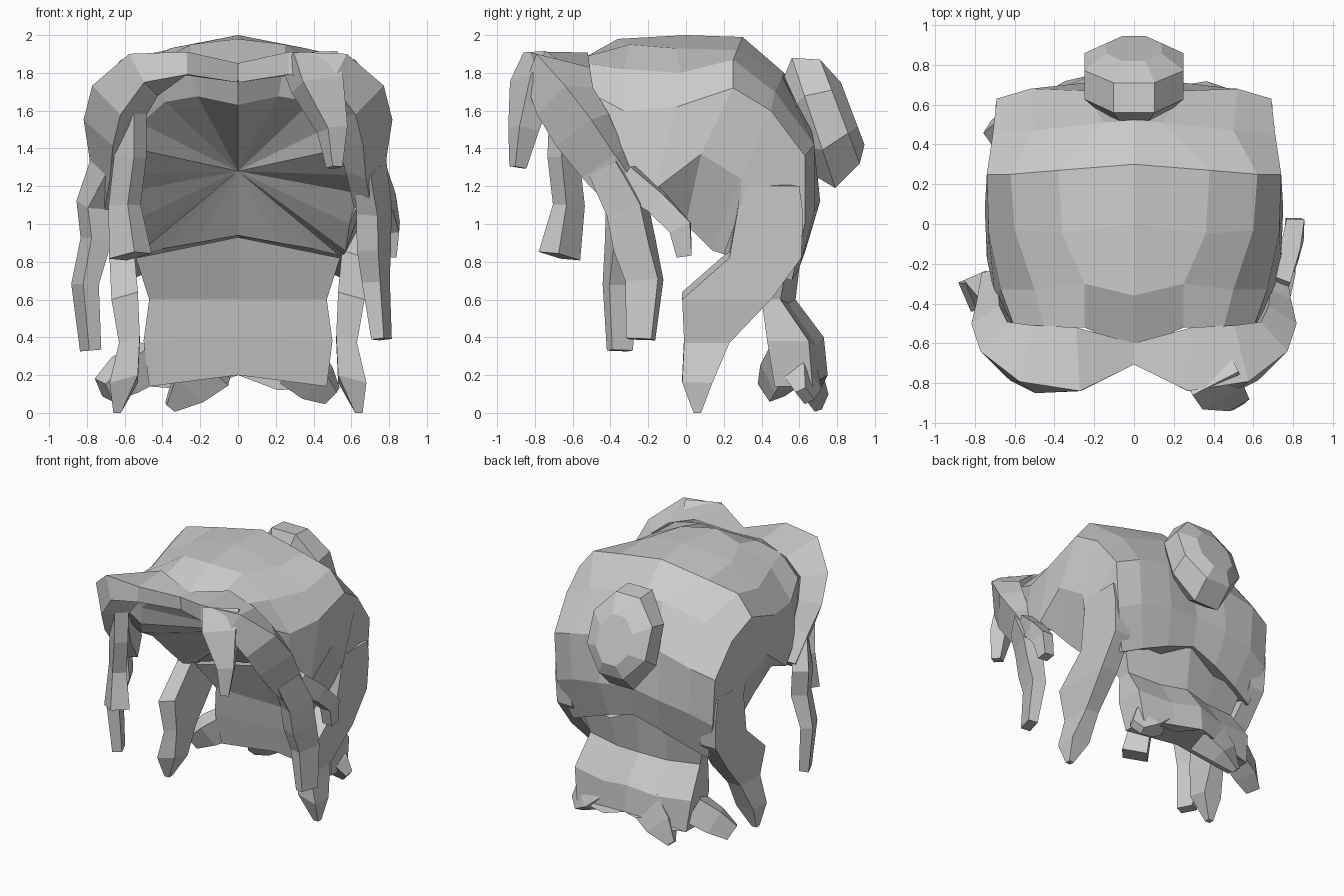
import bpy, bmesh, math
from mathutils import Vector

if "Cube" in bpy.data.objects:
    bpy.data.objects.remove(bpy.data.objects["Cube"])

grey = bpy.data.materials.new("hair_grey")
grey.diffuse_color = (0.6, 0.6, 0.6, 1)
grey.use_nodes = True
grey.node_tree.nodes["Principled BSDF"].inputs["Base Color"].default_value = grey.diffuse_color


def make(name, verts, faces):
    bm = bmesh.new()
    vs = [bm.verts.new(v) for v in verts]
    for f in faces:
        bm.faces.new([vs[i] for i in f])
    bmesh.ops.recalc_face_normals(bm, faces=bm.faces)
    me = bpy.data.meshes.new(name)
    bm.to_mesh(me)
    bm.free()
    me.materials.append(grey)
    ob = bpy.data.objects.new(name, me)
    bpy.context.collection.objects.link(ob)
    return ob


def loft(name, rings):
    """Closed skin over rings with equal point counts, capped at both ends."""
    n = len(rings[0])
    verts = [p for r in rings for p in r]
    faces = [tuple(range(n)), tuple(range((len(rings) - 1) * n, len(rings) * n))]
    for r in range(len(rings) - 1):
        for i in range(n):
            j = (i + 1) % n
            faces.append((r * n + i, r * n + j, (r + 1) * n + j, (r + 1) * n + i))
    return make(name, verts, faces)


def strand(name, path):
    """Four-sided lock along points (x, y, z, half width, half depth)."""
    pts = [Vector(p[:3]) for p in path]
    rings = []
    for i, p in enumerate(path):
        t = (pts[min(i + 1, len(pts) - 1)] - pts[max(i - 1, 0)]).normalized()
        side = t.cross(Vector((p[0], p[1], 0))).normalized()
        out = side.cross(t).normalized()
        rings.append([pts[i] + side * p[3] * a + out * p[4] * b
                      for a, b in ((-1, -1), (1, -1), (1, 1), (-1, 1))])
    return loft(name, rings)


# Cap: right-half rows from the hairline over the crown and down the nape
half = [
    [(0, -.63, 1.83), (.25, -.52, 1.89), (.45, -.52, 1.85), (.6, -.52, 1.7), (.62, -.5, 1.52)],
    [(0, -.36, 1.98), (.25, -.3, 1.95), (.5, -.33, 1.82), (.67, -.33, 1.6), (.7, -.36, 1.34)],
    [(0, 0, 2.0), (.36, -.05, 1.93), (.6, -.03, 1.8), (.73, -.05, 1.62), (.74, -.17, 1.18)],
    [(0, .3, 1.99), (.38, .27, 1.92), (.62, .25, 1.87), (.74, .25, 1.72), (.75, .08, 1.37)],
    [(0, .52, 1.8), (.15, .51, 1.78), (.5, .47, 1.7), (.71, .45, 1.6), (.72, .29, 1.24)],
    [(0, .63, 1.5), (.25, .67, 1.48), (.52, .68, 1.42), (.69, .63, 1.36), (.69, .29, 1.08)],
    [(0, .69, 1.15), (.25, .71, 1.12), (.5, .68, 1.07), (.67, .63, 1.0), (.66, .26, .93)],
    [(0, .65, .92), (.22, .63, .85), (.42, .6, .77), (.58, .56, .7), (.62, .24, .82)],
]
rows = [[(-x, y, z) for x, y, z in r[:0:-1]] + r for r in half]
W, R = len(rows[0]), len(rows)
verts = [p for r in rows for p in r]
faces = [(r * W + c, r * W + c + 1, (r + 1) * W + c + 1, (r + 1) * W + c)
         for r in range(R - 1) for c in range(W - 1)]
rim = (list(range(W)) + [r * W + W - 1 for r in range(1, R)]
       + [(R - 1) * W + c for c in range(W - 2, -1, -1)]
       + [r * W for r in range(R - 2, 0, -1)])
# Inner lining: thick brow rim, low side panels, shallow fan slanting to the nape
panel = {3: (.59, .0, 1.0), 4: (.57, .14, .86), 5: (.56, .2, .84), 6: (.56, .23, .83)}
nape = {0: (0, .33, .94), 1: (.22, .31, .9), 2: (.4, .28, .87), 3: (.53, .26, .84), 4: (.55, .24, .83)}
base = len(verts)
for i in rim:
    r, c = divmod(i, W)
    x, y, z = verts[i]
    if r == R - 1 or r in panel:
        p = nape[abs(c - W // 2)] if r == R - 1 else panel[r]
        verts.append((math.copysign(p[0], x), p[1], p[2]))
    else:
        verts.append((x * .86, y + (.1 - y) * .12, z + (1.0 - z) * (.24 if r < 2 else .1)))
hub = len(verts)
verts.append((0, .1, 1.28))
for k in range(len(rim)):
    j = (k + 1) % len(rim)
    faces.append((rim[k], rim[j], base + j, base + k))
    faces.append((base + k, base + j, hub))
make("hair_cap", verts, faces)

# Bun: tilted eight-sided rings, each from a top (y, z) to a bottom (y, z)
rings = []
for ty, tz, by, bz, w in ((.52, 1.78, .69, 1.25, .18), (.56, 1.88, .79, 1.19, .25),
                          (.71, 1.87, .92, 1.32, .25), (.82, 1.75, .945, 1.42, .14)):
    mid, arm = Vector((0, (ty + by) / 2, (tz + bz) / 2)), Vector((0, (ty - by) / 2, (tz - bz) / 2))
    rings.append([mid + arm * (math.cos(a) / .924) + Vector((w * math.sin(a) / .924, 0, 0))
                  for a in [math.radians(22.5 + 45 * k) for k in range(8)]])
loft("bun", rings)

# Broad locks behind the ears, mirrored: z, inner x, outer x, front y, back y
for s, label in ((1, "right"), (-1, "left")):
    prof = [(1.2, .58, .695, .29, .6), (1.05, .58, .69, .27, .62), (.82, .55, .68, .23, .61),
            (.6, .53, .67, -.02, .45), (.37, .52, .63, -.01, .23),
            (.16, .53, .68, -.02, .14), (0.0, .62, .66, .04, .08)]
    loft("side_lock_" + label,
         [[(s * a, f, z + (.04 if z else 0)), (s * b, f, z), (s * b, k, z), (s * a, k, z)]
          for z, a, b, f, k in prof])

# Flared tail below the nape: z, half width, front y, back y, centre lift
tail = [(.82, .54, .25, .62, .11), (.6, .47, .4, .58, 0), (.38, .5, .43, .73, .02),
        (.14, .47, .47, .75, .06)]
loft("tail", [[(-h, f, z), (0, f + .06 * (z > .7), z + m), (h, f, z), (h, b - .08, z),
               (h * .45, b - .04, z - .02), (0, b, z + m), (-h * .45, b - .04, z - .02),
               (-h, b - .08, z)] for z, h, f, b, m in tail])
strand("tail_tip_left", [(-.46, .55, .28, .1, .08), (-.6, .5, .2, .09, .08),
                         (-.71, .45, .12, .06, .05)])
strand("tail_tip_middle", [(-.14, .62, .26, .13, .09), (-.26, .67, .14, .1, .06),
                           (-.36, .69, .03, .03, .02)])
strand("tail_tip_right", [(.32, .58, .26, .12, .08), (.42, .62, .16, .1, .06),
                          (.5, .63, .09, .05, .03)])

# Fringe swept from the centre parting around the face, mirrored
for s, label in ((1, "right"), (-1, "left")):
    strand("fringe_" + label,
           [(s * x, y, z, w, d) for x, y, z, w, d in (
               (0, -.65, 1.8, .05, .05), (.28, -.68, 1.85, .06, .16),
               (.5, -.68, 1.79, .09, .15), (.63, -.64, 1.65, .13, .1),
               (.67, -.55, 1.5, .14, .085), (.68, -.44, 1.32, .12, .06),
               (.69, -.3, 1.13, .09, .05))])

# Thin hanging locks
strand("long_lock_left", [(-.69, -.42, 1.32, .09, .05), (-.77, -.33, 1.1, .08, .06),
                          (-.75, -.34, .92, .07, .06), (-.81, -.35, .68, .08, .045),
                          (-.78, -.35, .33, .06, .035)])
strand("long_lock_right", [(.7, -.42, 1.3, .09, .05), (.72, -.31, 1.08, .1, .06),
                           (.72, -.27, .88, .1, .06), (.73, -.22, .7, .09, .05),
                           (.76, -.24, .39, .07, .035)])
strand("ear_lock_right", [(.72, -.32, 1.24, .08, .05), (.78, -.15, 1.11, .06, .05),
                          (.81, -.03, .98, .06, .045), (.8, -.01, .83, .04, .04)])
strand("face_lock_left", [(-.57, -.64, 1.6, .07, .05), (-.57, -.65, 1.36, .07, .05),
                          (-.6, -.62, 1.1, .07, .05), (-.57, -.67, .83, .09, .07)])
strand("brow_lock_right", [(.38, -.74, 1.87, .13, .08), (.42, -.81, 1.74, .12, .08),
                           (.5, -.86, 1.5, .06, .06), (.51, -.89, 1.3, .03, .035)])
